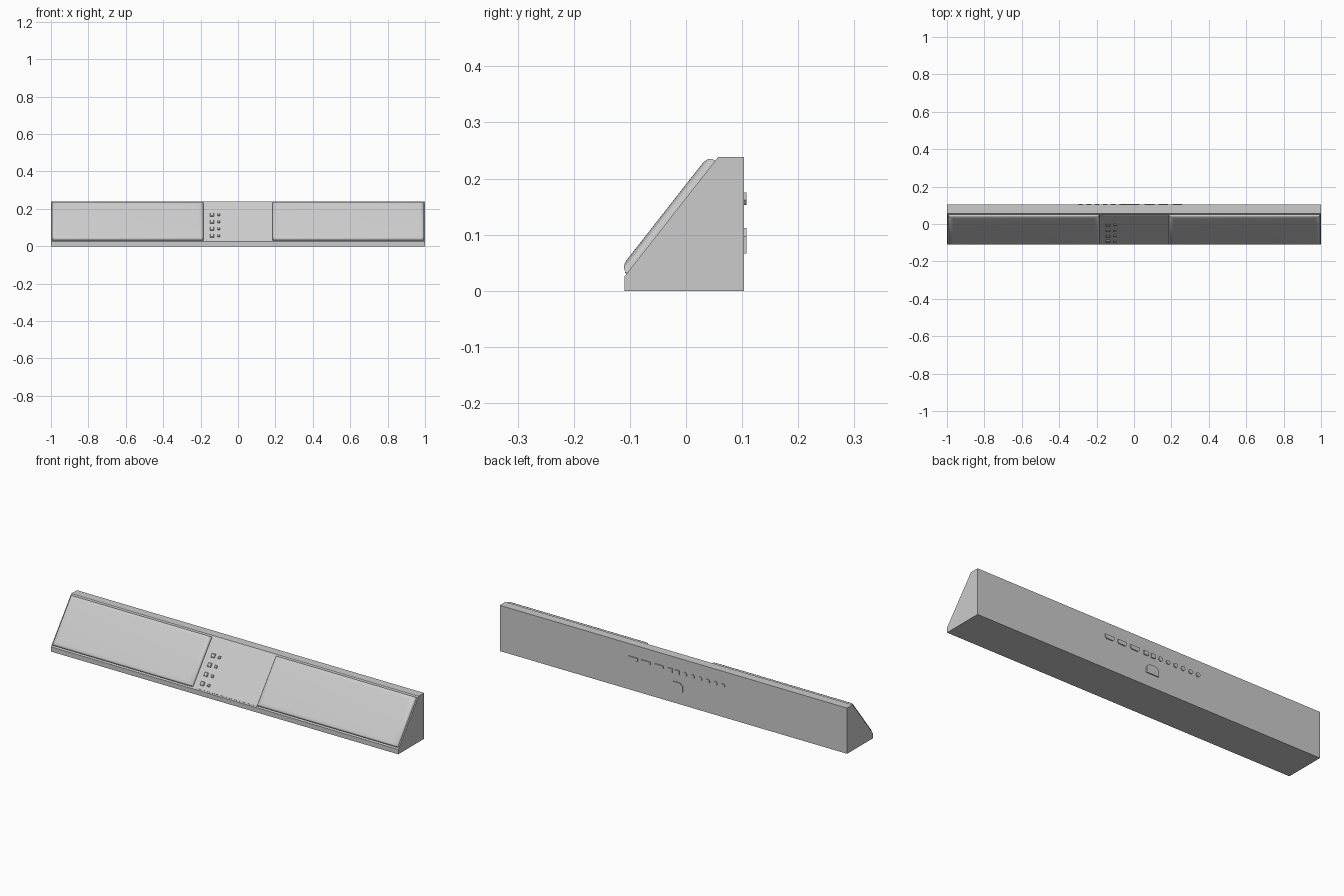
import bpy, bmesh, math
from mathutils import Vector

if "Cube" in bpy.data.objects:
    bpy.data.objects.remove(bpy.data.objects["Cube"])

# Sloped front face frame: origin at its lower edge, S up the slope, N outward
ORIGIN = Vector((0, -0.11, 0.025))
S = Vector((0, 0.167, 0.213)).normalized()
N = Vector((0, -S.z, S.y))


def on_slope(x, s, n):
    return ORIGIN + Vector((x, 0, 0)) + S * s + N * n


def loft(name, rings, smooth=False):
    """Closed solid from a stack of equal-length point rings."""
    bm = bmesh.new()
    loops = [[bm.verts.new(p) for p in ring] for ring in rings]
    for a, b in zip(loops, loops[1:]):
        for i in range(len(a)):
            j = (i + 1) % len(a)
            bm.faces.new((a[i], a[j], b[j], b[i]))
    bm.faces.new(loops[0][::-1])
    bm.faces.new(loops[-1])
    bmesh.ops.recalc_face_normals(bm, faces=bm.faces)
    mesh = bpy.data.meshes.new(name)
    bm.to_mesh(mesh)
    bm.free()
    ob = bpy.data.objects.new(name, mesh)
    bpy.context.collection.objects.link(ob)
    if smooth:
        bpy.ops.object.select_all(action='DESELECT')
        ob.select_set(True)
        bpy.context.view_layer.objects.active = ob
        bpy.ops.object.shade_smooth_by_angle(angle=math.radians(35))
    return ob


def slope_pad(name, x0, x1, s0, s1, steps, smooth=False):
    """Rectangular pad on the slope; steps are (x inset, s inset, height)."""
    rings = [[on_slope(x, s, h) for x, s in
              ((x0 + ix, s0 + js), (x1 - ix, s0 + js), (x1 - ix, s1 - js), (x0 + ix, s1 - js))]
             for ix, js, h in steps]
    return loft(name, rings, smooth)


def back_prism(name, outline, depth, smooth=False):
    """Extrude an (x, z) outline out of the back wall."""
    return loft(name, [[(x, y, z) for x, z in outline] for y in (0.10, 0.103 + depth)], smooth)


# Cabinet
profile = [(-0.11, 0), (0.103, 0), (0.103, 0.238), (0.057, 0.238), (-0.11, 0.025)]
loft("cabinet", [[(x, y, z) for y, z in profile] for x in (-1, 1)])

# Rounded speaker grilles
arc = [(0, 0, -0.003), (0.001, 0.0005, 0.003)]
for k in range(7):
    a = math.radians(15 * k)
    arc.append((0.001 + 0.028 * (1 - math.cos(a)), 0.0005 + 0.018 * (1 - math.cos(a)),
                0.003 + 0.012 * math.sin(a)))
slope_pad("left_grille", -0.995, -0.185, 0.008, 0.263, arc, True)
slope_pad("right_grille", 0.185, 0.995, 0.008, 0.263, arc, True)

# Centre control plate
slope_pad("control_plate", -0.168, 0.185, 0.006, 0.256,
          [(0, 0, -0.003), (0, 0, 0.003), (0.002, 0.002, 0.004)])

# Two columns of buttons
for row, z in enumerate((0.053, 0.09, 0.128, 0.165)):
    s = (z - ORIGIN.z) / S.z
    for col, x, r in (("large", -0.139, 0.010), ("small", -0.103, 0.0065)):
        slope_pad(f"{col}_button_{row + 1}", x - r, x + r, s - r, s + r,
                  [(0, 0, 0), (0, 0, 0.008), (0.002, 0.002, 0.010)])

# Wide rear sockets with tapered lower corners
for i, x in enumerate((0.231, 0.157, 0.083)):
    back_prism(f"wide_socket_{i + 1}",
               [(x + dx, z) for dx, z in ((-0.026, 0.175), (0.026, 0.175), (0.026, 0.162),
                                          (0.019, 0.154), (-0.019, 0.154), (-0.026, 0.162))], 0.005)

# Small square sockets
for i, x in enumerate((0.018, -0.024)):
    back_prism(f"square_socket_{i + 1}",
               [(x - 0.012, 0.153), (x + 0.012, 0.153), (x + 0.012, 0.175), (x - 0.012, 0.175)], 0.005)

# Round jacks
for i in range(6):
    x = -0.067 - 0.0438 * i
    back_prism(f"round_jack_{i + 1}",
               [(x + 0.011 * math.cos(t * math.tau / 20), 0.164 + 0.011 * math.sin(t * math.tau / 20))
                for t in range(20)], 0.005, True)

# Power inlet with clipped upper corners
back_prism("power_inlet", [(-0.055, 0.066), (0.015, 0.066), (0.015, 0.097), (0.0, 0.112),
                           (-0.04, 0.112), (-0.055, 0.097)], 0.005)
